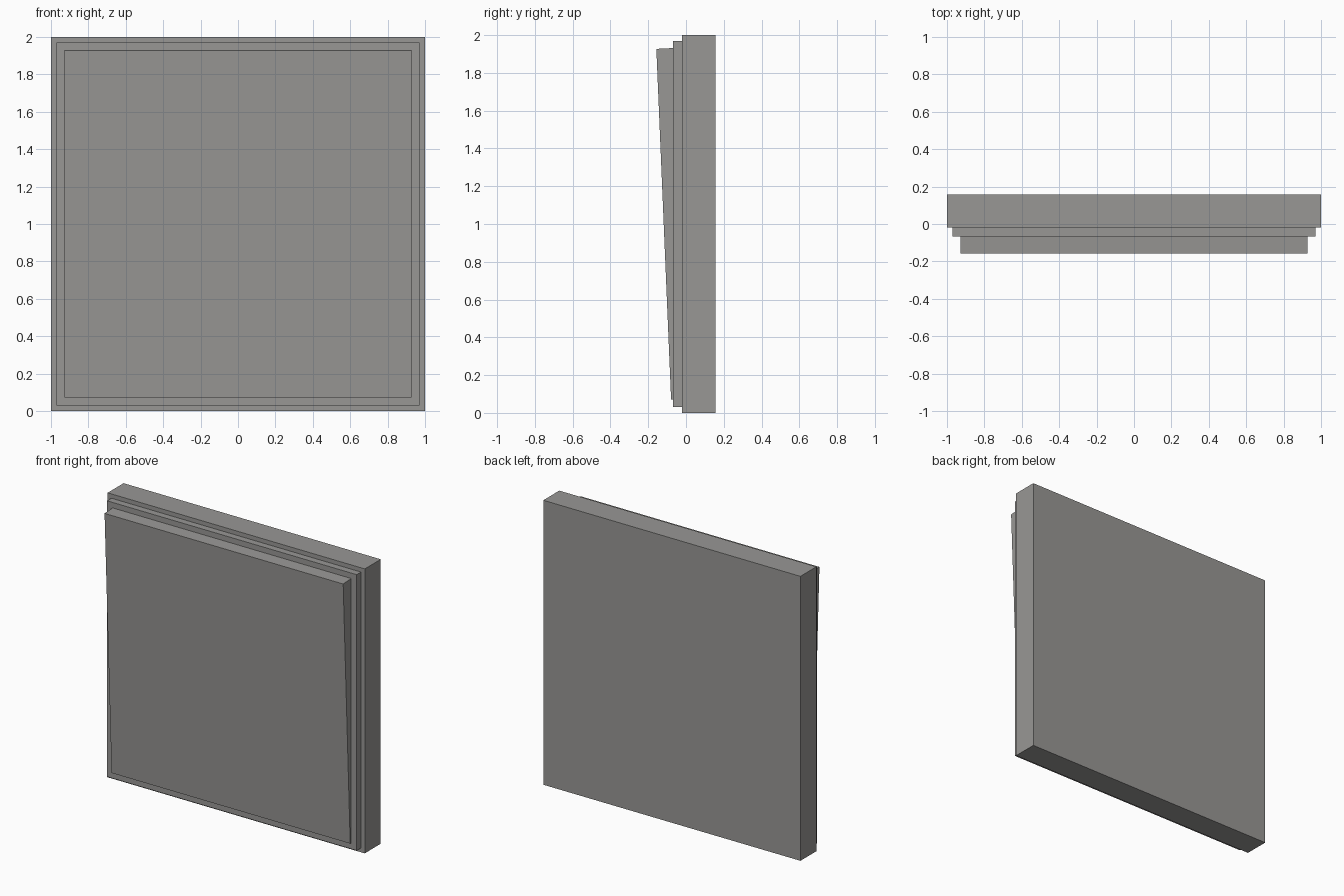
import bpy

if "Cube" in bpy.data.objects:
    bpy.data.objects.remove(bpy.data.objects["Cube"])

grey = bpy.data.materials.new("warm grey")
grey.diffuse_color = (0.315, 0.31, 0.30, 1)
grey.use_nodes = True
grey.node_tree.nodes["Principled BSDF"].inputs["Base Color"].default_value = grey.diffuse_color


def prism(name, half_width, profile):
    """Extrude a closed (y, z) side profile across x."""
    n = len(profile)
    verts = [(x, y, z) for x in (-half_width, half_width) for y, z in profile]
    faces = [tuple(range(n))[::-1], tuple(range(n, 2 * n))]
    faces += [(i, (i + 1) % n, n + (i + 1) % n, n + i) for i in range(n)]
    mesh = bpy.data.meshes.new(name)
    mesh.from_pydata(verts, [], faces)
    mesh.materials.append(grey)
    obj = bpy.data.objects.new(name, mesh)
    bpy.context.collection.objects.link(obj)
    # consistent outward normals
    import bmesh
    bm = bmesh.new()
    bm.from_mesh(mesh)
    bmesh.ops.recalc_face_normals(bm, faces=bm.faces)
    bm.to_mesh(mesh)
    bm.free()
    return obj


# Thick back slab
prism("back_slab", 1.0, [(-0.02, 0), (0.157, 0), (0.157, 2), (-0.02, 2)])
# Thin stepped plate in front of the slab
prism("middle_plate", 0.971, [(-0.068, 0.03), (-0.02, 0.03), (-0.02, 1.97), (-0.068, 1.97)])
# Front panel, leaning outwards towards the top
prism("tilted_front_panel", 0.928,
      [(-0.079, 0.072), (-0.022, 0.072), (-0.022, 1.934), (-0.157, 1.927)])
